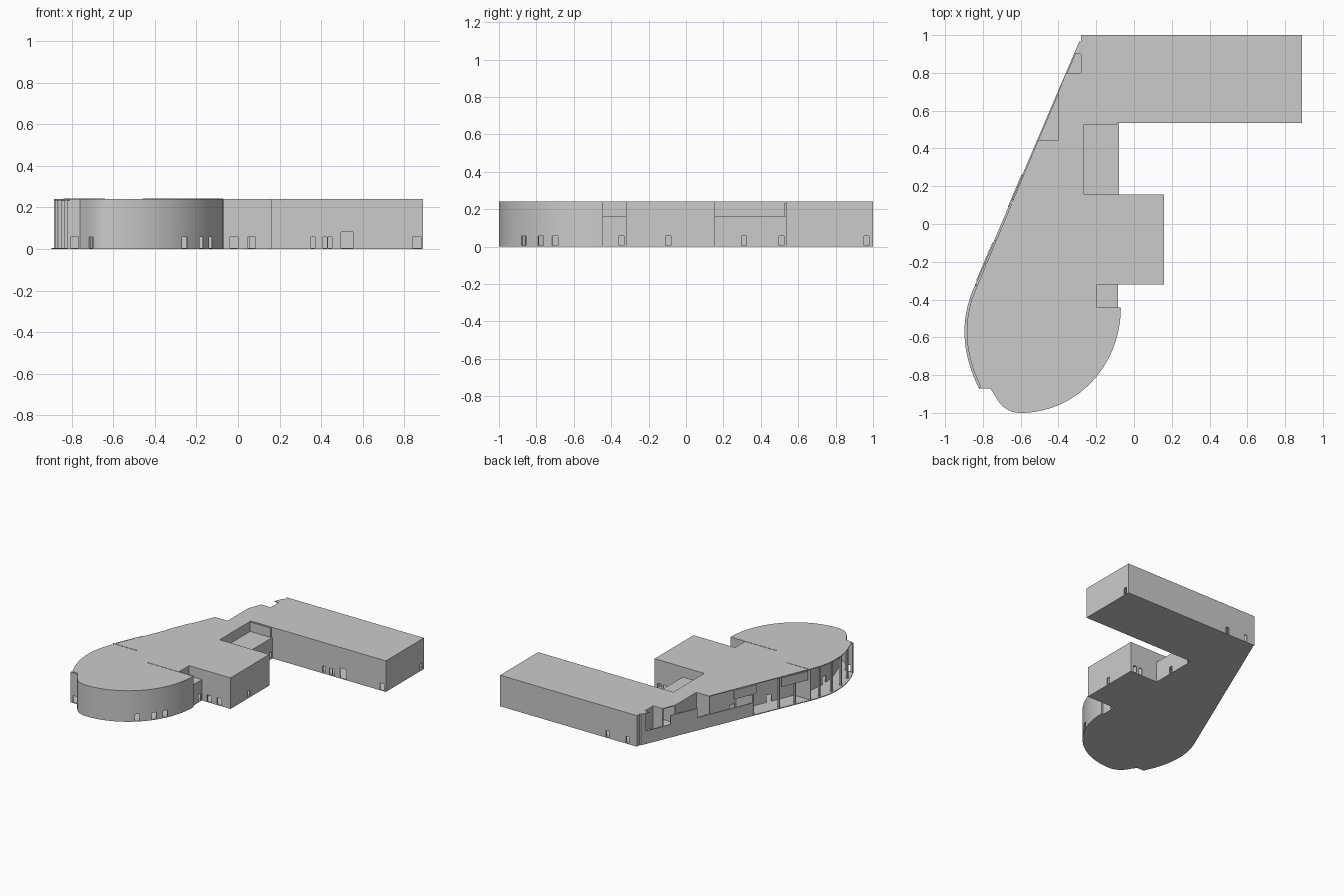
import bpy, bmesh, math
from mathutils import Vector, Matrix

if "Cube" in bpy.data.objects:
    bpy.data.objects.remove(bpy.data.objects["Cube"])

H, T = 0.24, 0.006          # building height, slab / wall thickness
LOW = 0.162                 # height of the lower connecting roofs


def finish(name, bm):
    bmesh.ops.recalc_face_normals(bm, faces=bm.faces)
    me = bpy.data.meshes.new(name)
    bm.to_mesh(me)
    bm.free()
    ob = bpy.data.objects.new(name, me)
    bpy.context.collection.objects.link(ob)
    return ob


def slab(name, pts, z0, z1):
    bm = bmesh.new()
    f = bm.faces.new([bm.verts.new((x, y, z0)) for x, y in pts])
    r = bmesh.ops.extrude_face_region(bm, geom=[f], use_keep_orig=True)
    vs = [v for v in r["geom"] if isinstance(v, bmesh.types.BMVert)]
    bmesh.ops.translate(bm, verts=vs, vec=(0, 0, z1 - z0))
    return finish(name, bm)


def offset(pts, d):
    """Shift a polyline to its right by d, with mitred corners."""
    p = [Vector(q) for q in pts]
    n = []
    for a, b in zip(p, p[1:]):
        e = (b - a).normalized()
        n.append(Vector((e.y, -e.x)))
    out = []
    for i, q in enumerate(p):
        a, b = n[max(i - 1, 0)], n[min(i, len(n) - 1)]
        out.append(tuple(q + (a + b) * d / max(1 + a.dot(b), 0.3)))
    return out


def wall(name, pts, z0=T, z1=H - T, t=0.008):
    return slab(name, list(pts) + offset(pts, t)[::-1], z0, z1)


def diag(y, inset=0.0):
    """Point on the slanted west side."""
    return (-0.84 + 0.428 * (y + 0.32) + inset, y)


def bezier(a, b, c, n):
    a, b, c = Vector(a), Vector(b), Vector(c)
    return [tuple(a * (1 - t) ** 2 + b * 2 * t * (1 - t) + c * t * t)
            for t in [i / n for i in range(n + 1)]]


# shared outline pieces, clockwise
def east_arc(a):
    return (-0.6 + 0.53 * math.cos(a), -0.445 - 0.555 * math.sin(a))


drum = [east_arc(math.pi / 2 * i / 32) for i in range(33)]
drum += bezier((-0.6, -1.0), (-0.69, -1.0), (-0.735, -0.91), 8)[1:]
drum += [(-0.76, -0.872)]
west = bezier((-0.82, -0.872), (-0.964, -0.585), (-0.84, -0.32), 18)
west_in = offset(west, 0.012)

# floor plate
slab("floor", [(-0.28, 1), (0.89, 1), (0.89, 0.535), (-0.08, 0.535), (-0.08, 0.155),
               (0.16, 0.155), (0.16, -0.32), (-0.085, -0.32), (-0.085, -0.445)]
     + drum + west + [diag(0.965), (-0.28, 0.965)], 0, T)

# main roof, stepped around the terraces and courts
slab("main_roof", [(-0.28, 1), (0.89, 1), (0.89, 0.535), (-0.265, 0.535), (-0.265, 0.155),
                   (0.16, 0.155), (0.16, -0.32), (-0.195, -0.32), (-0.195, -0.445)]
     + drum + west_in + [diag(0.445, 0.006), (-0.4, 0.445), (-0.4, 0.7), diag(0.8),
                         (-0.28, 0.8), (-0.28, 0.9), (-0.318, 0.9), (-0.29, 0.965), (-0.28, 0.965)],
     H - T, H)

# lower connecting roofs
slab("court_roof", [(-0.265, 0.535), (-0.08, 0.535), (-0.08, 0.155), (-0.265, 0.155)], LOW - T, LOW)
slab("link_roof", [(-0.195, -0.32), (-0.085, -0.32), (-0.085, -0.445), (-0.195, -0.445)], LOW - T, LOW)

# outer walls
outer = [wall("outer_wall", [(-0.28, 0.9), (-0.28, 1), (0.89, 1), (0.89, 0.535), (-0.08, 0.535)]),
         wall("mid_wall", [(-0.08, 0.155), (0.16, 0.155), (0.16, -0.32), (-0.085, -0.32)]),
         wall("drum_wall", [(-0.195, -0.445)] + drum + [(-0.82, -0.872)]),
         wall("court_wall", [(-0.08, 0.535), (-0.08, 0.155)], T, LOW - T),
         wall("link_wall", [(-0.085, -0.32), (-0.085, -0.445)], T, LOW - T)]

# upper walls above the lower roofs
wall("court_upper_wall", [(-0.08, 0.535), (-0.265, 0.535), (-0.265, 0.155), (-0.08, 0.155)], LOW - T)
wall("link_upper_wall", [(-0.085, -0.32), (-0.195, -0.32), (-0.195, -0.445)], LOW - T)

# terrace back walls on the slanted side
outer.append(wall("north_terrace_wall", [diag(0.8), (-0.28, 0.8), (-0.28, 0.9)]))
outer.append(wall("south_terrace_wall", [diag(0.445), (-0.4, 0.445), (-0.4, 0.7)]))

# slanted facade: sills, tall panel, corner pier
wall("north_sill", [diag(0.74), diag(0.965)], T, 0.1)
wall("tall_panel", [diag(0.535), diag(0.74)], T, 0.17)
wall("south_sill", [diag(0.12), diag(0.535)], T, 0.1)
wall("corner_pier", [diag(0.925), diag(0.965), (-0.28, 0.965)])

# shallow canopies at the roof edge
for i, (a, b) in enumerate([(-0.3, -0.1), (0.09, 0.26)]):
    wall(f"canopy_fascia_{i}", offset([diag(a), diag(b)], -0.004), 0.168, H - 0.003)

# corridor wall behind the open facade
outer.append(wall("corridor_wall", [(-0.70, -0.86), (-0.75, -0.72), (-0.765, -0.58), (-0.75, -0.46),
                                    (-0.7, -0.32), (-0.38, 0.43)]))

# room partitions
for i, (a, b) in enumerate([((-0.84, -0.32), (-0.2, -0.32)), ((-0.46, -0.445), (-0.2, -0.445)),
                            (diag(0.12), (-0.27, 0.12)), ((-0.4, 0.535), (-0.09, 0.535)),
                            ((-0.08, 0.15), (-0.08, -0.31)), ((0.3, 0.99), (0.3, 0.54))]):
    outer.append(wall(f"partition_{i}", [a, b]))

# facade posts along the open side
for i, (x, y) in enumerate([diag(0.1, 0.01), diag(-0.1, 0.01), diag(-0.22, 0.01)] + west_in[3:16:4]):
    slab(f"post_{i}", [(x, y), (x + 0.014, y), (x + 0.014, y + 0.014), (x, y + 0.014)], T, H - T)

# thin roof joints
for i, (a, b) in enumerate([((-0.84, -0.32), (-0.64, -0.32)), ((-0.46, -0.442), (-0.072, -0.442))]):
    wall(f"roof_joint_{i}", [a, b], H - 0.004, H + 0.002, 0.006)

# door openings: x, y, angle, width, height
Q = math.pi / 2
doors = [(x, -0.32, 0, 0.038, 0.055) for x in (-0.02, 0.065)]
doors += [(x, 0.535, 0, 0.02, 0.055) for x in (0.36, 0.418, 0.442)]
doors += [(0.525, 0.535, 0, 0.058, 0.08), (0.86, 0.535, 0, 0.04, 0.055)]
doors += [(x, 1.0, 0, 0.024, 0.055) for x in (-0.03, -0.2)]
doors += [(x, 0.155, 0, 0.03, 0.055) for x in (0.07, 0.12)]
doors += [(x, y, Q, 0.028, 0.055) for x, y in ((-0.085, -0.345), (0.16, -0.095), (-0.08, 0.31),
                                              (-0.08, 0.51), (0.89, 0.965))]
doors += [(-0.785, -0.872, 0, 0.035, 0.055), (-0.705, -0.95, -0.9, 0.03, 0.055)]
doors += [(*east_arc(a), Q - a, 0.036, 0.055) for a in (0.48, 0.64, 0.863)]
doors += [(-0.62, -0.13, 1.167, 0.04, 0.06), (-0.5, 0.15, 1.167, 0.04, 0.06),
          (-0.765, -0.6, Q, 0.05, 0.06), (-0.4, 0.6, Q, 0.04, 0.08), (-0.28, 0.85, Q, 0.04, 0.08)]
bm = bmesh.new()
for x, y, a, w, h in doors:
    m = (Matrix.Translation((x, y, (h + T) / 2)) @ Matrix.Rotation(a, 4, "Z")
         @ Matrix.Diagonal((w, 0.05, h - T + 0.004, 1)))
    bmesh.ops.create_cube(bm, size=1, matrix=m)
cutter = finish("door_cutter", bm)
cutter.hide_render = True
for ob in outer:
    mod = ob.modifiers.new("doors", "BOOLEAN")
    mod.operation, mod.solver, mod.object = "DIFFERENCE", "EXACT", cutter
    bpy.ops.object.select_all(action="DESELECT")
    bpy.context.view_layer.objects.active = ob
    ob.select_set(True)
    bpy.ops.object.modifier_apply(modifier="doors")
    if ob.name == "drum_wall":
        bpy.ops.object.shade_smooth_by_angle(angle=math.radians(25))
bpy.data.objects.remove(cutter)
